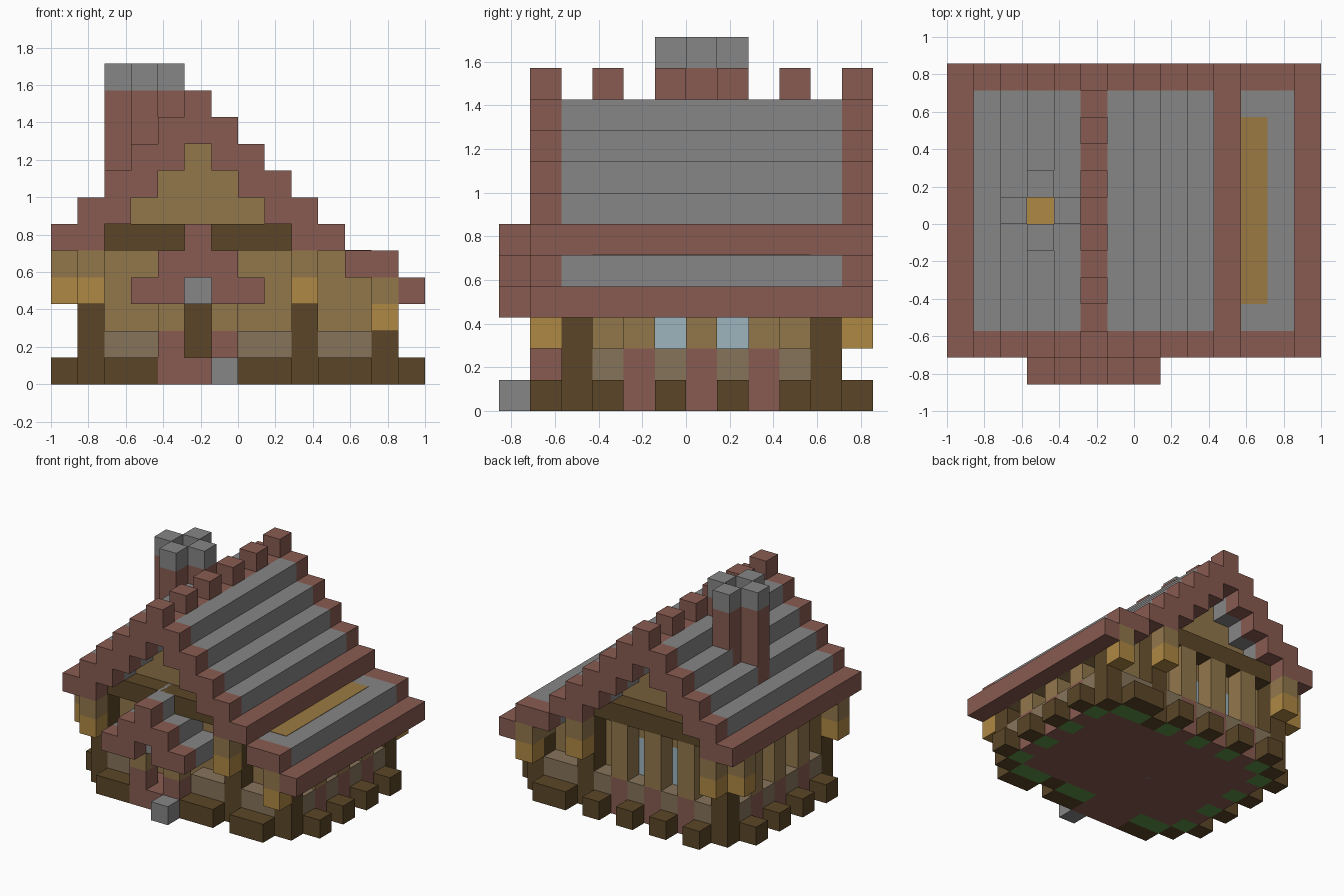
import bpy
import bmesh
from mathutils import Vector

if "Cube" in bpy.data.objects:
    bpy.data.objects.remove(bpy.data.objects["Cube"])

U = 1 / 7                            # edge of one building block
ORIGIN = Vector((-7, -6, 0))         # block coordinates of the lower front corner


def colour(name, hex_code):
    rgb = [int(hex_code[i:i + 2], 16) / 255 for i in (0, 2, 4)]
    lin = [c / 12.92 if c < 0.04 else ((c + 0.055) / 1.055) ** 2.4 for c in rgb]
    mat = bpy.data.materials.new(name)
    mat.use_nodes = True
    mat.diffuse_color = (*lin, 1)
    mat.node_tree.nodes["Principled BSDF"].inputs["Base Color"].default_value = (*lin, 1)
    return mat


RED = colour("red_brick", "885B51")
GREY = colour("grey_stone", "868686")
DARK = colour("dark_timber", "5B4627")
WOOD = colour("plank_wood", "92774B")
TAUPE = colour("taupe_planter", "86745B")
LAMP = colour("lamp_amber", "AF8843")
GLASS = colour("pale_glass", "9DB5BF")
GREEN = colour("moss_green", "5E9448")
STRIP = colour("golden_wood", "9B7A42")


def part(name, mat, boxes):
    """One object from boxes, each given as x, y, z block spans (int or inclusive pair)."""
    bm = bmesh.new()
    for spans in boxes:
        pairs = [s if isinstance(s, tuple) else (s, s) for s in spans]
        lo = Vector([p[0] for p in pairs])
        hi = Vector([p[1] + 1 for p in pairs])
        verts = bmesh.ops.create_cube(bm, size=1)["verts"]
        for v in verts:
            v.co = (ORIGIN + (lo + hi) / 2 + v.co * (hi - lo)) * U
    mesh = bpy.data.meshes.new(name)
    bm.to_mesh(mesh)
    bm.free()
    mesh.materials.append(mat)
    obj = bpy.data.objects.new(name, mesh)
    bpy.context.collection.objects.link(obj)
    return obj


FRONT, BACK = 2, 10                  # rows holding the corner posts
LEFT, RIGHT = 1, 12                  # columns holding the corner posts
RIDGE = 5
MID = (FRONT, BACK)
FULL = (FRONT - 1, BACK + 1)
ENDS = FULL

# Floor and hearth stones
part("floor", RED, [((2, 11), (3, 9), 0), ((4, 6), (1, 2), 0)])
part("hearth", GREY, [(6, (6, 7), (0, 0.02))])

# Corner and intermediate posts
part("posts", DARK, [(x, y, (0, top)) for y in MID
                     for x, top in ((LEFT, 4), (9, 4), (RIGHT, 2))])

# Planters with moss bases and protruding timber blocks
sides = (3, 5, 7, 9)
beds = [((2, 3), FRONT), ((7, 8), FRONT), ((10, 11), FRONT), ((10, 11), BACK)]
beds += [(x, BACK) for x in (2, 4, 6, 8)]
beds += [(x, y) for x in (LEFT, RIGHT) for y in sides]
part("planter_bases", GREEN, [(x, y, 0) for x, y in beds])
part("planters", TAUPE, [(x, y, 1) for x, y in beds])
outer = {FRONT: 1, BACK: 11}
blocks = [(x, outer[y], 0) for x, y in beds if y in outer]
blocks += [(x, y, 0) for x in (0, 13) for y in sides]
part("base_blocks", DARK, blocks)

# Brick plinths with plank columns between the windows
columns = [(x, BACK) for x in (3, 5, 7)] + [(LEFT, y) for y in (4, 6, 8)]
low_columns = [(RIGHT, y) for y in (4, 6, 8)]
part("plinths", RED, [(x, y, (0, 1)) for x, y in columns + low_columns])
part("wall_columns", WOOD, [(x, y, (2, 4)) for x, y in columns]
     + [(x, y, (2, 3)) for x, y in low_columns])

# Recessed walls, with glass in place of planks at the windows
windows = [(4, 9), (6, 9), (2, 5), (2, 7), (11, 5), (11, 7)]
walls = [(x, y) for x in range(2, 12) for y in (3, 9)]
walls += [(x, y) for x in (2, 11) for y in range(4, 9)]
planks, panes = [], []
for x, y in walls:
    top = 4 if x < 11 else 3
    if (x, y) in windows:
        pane_top = 3 if x < 11 else 2
        panes.append((x, y, (2, pane_top)))
        planks += [(x, y, 1), (x, y, (pane_top + 1, top))]
    elif (x, y) != (RIDGE, 3):
        planks.append((x, y, (1, top)))
part("walls", WOOD, planks + [(RIDGE, 3, (3, 4)), (RIGHT, MID, 3)])
part("window_panes", GLASS, panes)
part("door", DARK, [(RIDGE, 3, (1, 2))])

# Gable tie beams and stepped gable planking
part("gable_beams", DARK, [((2, 8), y, 5) for y in MID])
part("gables", WOOD, [((RIDGE - n, RIDGE + n), y, 8 - n)
                      for y in (3, 9) for n in range(4)])

# Stepped main roof: stone courses between brick verges
courses, verges = [], []
for n in range(1, 5):
    for x in (RIDGE - n, RIDGE + n):
        span = (9 - n, 10 - n)
        courses.append((x, MID, span))
        verges += [(x, y, span) for y in ENDS]
part("roof_courses", GREY, courses)
part("roof_verges", RED, verges + [((11, 12), y, 4) for y in ENDS])
part("eaves", RED, [(0, FULL, 5), (10, FULL, 5), (13, FULL, 3)])
part("ridge", RED, [(RIDGE, FULL, 9)] + [(RIDGE, y, 10) for y in range(1, 12, 2)])

# Lean-to roof with an inlaid plank strip
part("lean_to_roof", GREY, [((11, 12), MID, 4)])
part("lean_to_strip", STRIP, [(11, (3, 9), (4.98, 4.02))])

# Chimney: four flues around an open fire
flues = [(2, 6), (4, 6), (3, 5), (3, 7)]
part("chimney", RED, [(x, y, (7, 10)) for x, y in flues])
part("chimney_caps", GREY, [(x, y, 11) for x, y in flues])
part("chimney_fire", LAMP, [(3, 6, (8, 9))])

# Entrance porch
part("porch_step", GREY, [(6, 0, 0)])
part("porch_plinths", RED, [(x, 1, 1) for x in (4, 6)])
part("porch_posts", WOOD, [(x, 1, 2) for x in (4, 6)])
porch = [((3, 4), 3), ((6, 7), 3), ((4, 6), 4), (RIDGE, 5)]
part("porch_gable", RED, [(x, 0, z) for x, z in porch])
part("porch_roof", GREY, [(x, (1, 2), z) for x, z in porch] + [(RIDGE, 1, 3)])

# Hanging lamps and their brackets under the eaves
lamps = [(x, y, 3) for x in (LEFT, 9) for y in ENDS]
lamps += [(0, y, 3) for y in MID] + [(RIGHT, y, 2) for y in ENDS]
part("lamps", LAMP, lamps)
part("lamp_brackets", WOOD, [(x, y, z + 1) for x, y, z in lamps])
